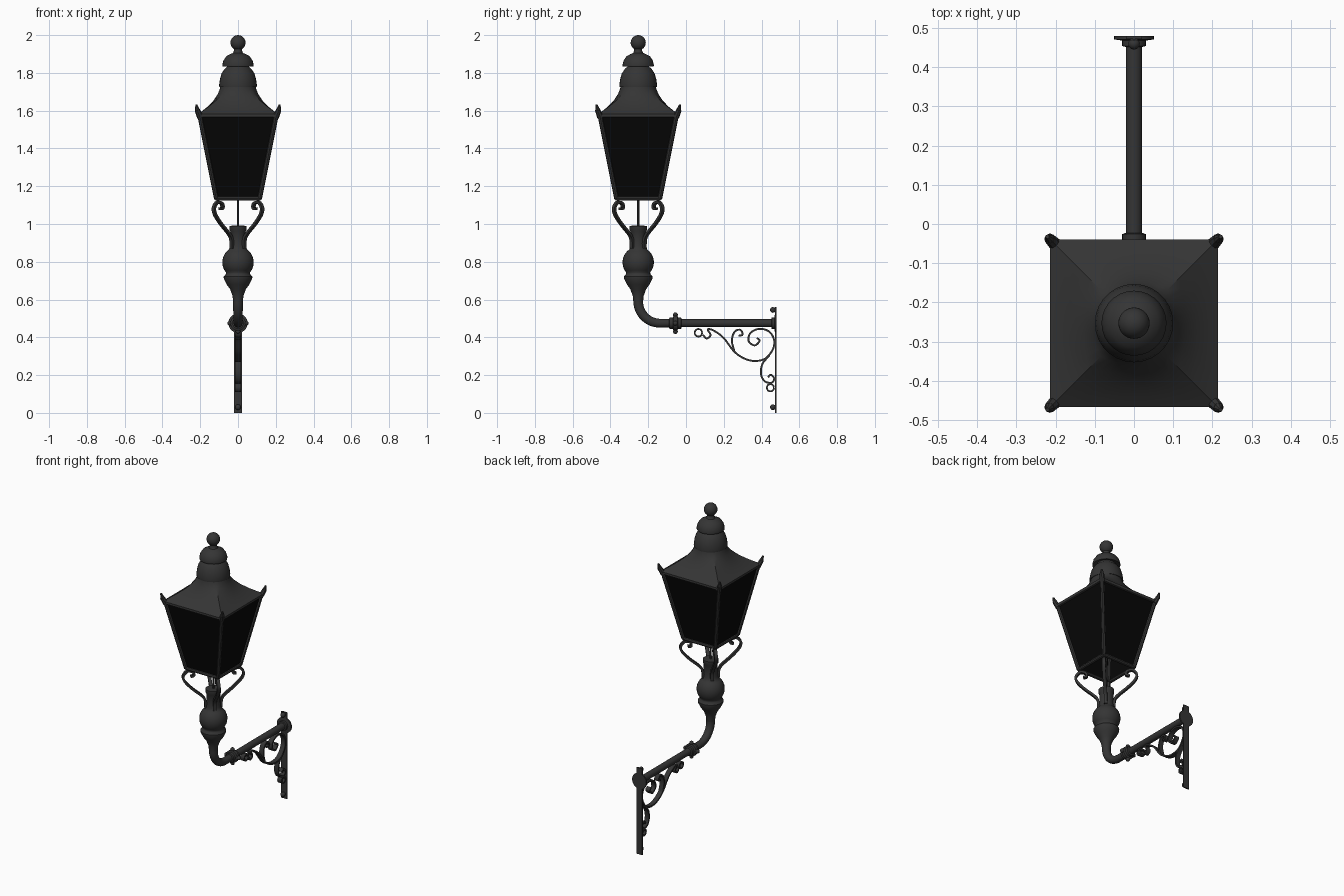
import bpy, bmesh, math
from mathutils import Vector, Matrix

if "Cube" in bpy.data.objects:
    bpy.data.objects.remove(bpy.data.objects["Cube"])

CY = -0.253                      # lantern axis in y
LANTERN = Matrix.Translation((0, CY, 0))


def material(name, v):
    m = bpy.data.materials.new(name)
    m.diffuse_color = (v, v, v, 1)
    m.use_nodes = True
    m.node_tree.nodes["Principled BSDF"].inputs["Base Color"].default_value = m.diffuse_color
    return m


METAL = material("charcoal_metal", 0.035)
GLASS = material("black_glass", 0.002)


def finish(name, bm, mat=METAL, angle=40):
    bmesh.ops.recalc_face_normals(bm, faces=bm.faces)
    me = bpy.data.meshes.new(name)
    bm.to_mesh(me)
    bm.free()
    me.materials.append(mat)
    me.shade_smooth()
    me.set_sharp_from_angle(angle=math.radians(angle))
    ob = bpy.data.objects.new(name, me)
    bpy.context.collection.objects.link(ob)
    return ob


def skin(bm, rings, cap=True):
    """Join closed rings of points into a surface."""
    vr = [[bm.verts.new(p) for p in r] for r in rings]
    n = len(vr[0])
    for a, b in zip(vr, vr[1:]):
        for i in range(n):
            j = (i + 1) % n
            bm.faces.new((a[i], a[j], b[j], b[i]))
    if cap:
        bm.faces.new(vr[0][::-1])
        bm.faces.new(vr[-1])


def lathe(name, profile, mat4, segs=28):
    bm = bmesh.new()
    skin(bm, [[mat4 @ Vector((r * math.cos(k * math.tau / segs), r * math.sin(k * math.tau / segs), z))
               for k in range(segs)] for r, z in profile])
    return finish(name, bm)


def arc(cz, r, a0, a1, n=10):
    """Ball outline for lathes, angles measured from straight down."""
    return [(r * math.sin(math.radians(a0 + (a1 - a0) * i / n)),
             cz - r * math.cos(math.radians(a0 + (a1 - a0) * i / n))) for i in range(n + 1)]


def bar(bm, a, b, r1, r2=None, segs=8):
    a, b = Vector(a), Vector(b)
    d = b - a
    m = Matrix.Translation((a + b) / 2) @ d.to_track_quat('Z', 'Y').to_matrix().to_4x4()
    bmesh.ops.create_cone(bm, cap_ends=True, segments=segs, radius1=r1,
                          radius2=r1 if r2 is None else r2, depth=d.length, matrix=m)


def spline(pts, n=6):
    """Smooth curve through 2D points (Catmull-Rom)."""
    p = [Vector(q) for q in pts]
    p = [2 * p[0] - p[1]] + p + [2 * p[-1] - p[-2]]
    out = []
    for i in range(1, len(p) - 2):
        a, b, c, d = p[i - 1:i + 3]
        for k in range(n):
            t = k / n
            out.append(0.5 * (2 * b + (c - a) * t + (2 * a - 5 * b + 4 * c - d) * t * t
                              + (3 * b - a - 3 * c + d) * t ** 3))
    return out + [p[-2]]


def strap(bm, pts, width, thick, mat4=Matrix()):
    """Flat iron strap following a curve in the local yz plane."""
    c = spline(pts)
    rings = []
    for i, q in enumerate(c):
        t = (c[min(i + 1, len(c) - 1)] - c[max(i - 1, 0)]).normalized()
        n = Vector((-t.y, t.x)) * thick / 2
        rings.append([mat4 @ Vector((w * width / 2, *(q + n * s)))
                      for w, s in ((-1, -1), (1, -1), (1, 1), (-1, 1))])
    skin(bm, rings)


# Post: flared neck, bulb and socket below the lantern
lathe("post_bulb", [(.025, .58), (.029, .62), (.042, .655), (.06, .68), (.075, .71), (.076, .722),
                    (.064, .735)] + arc(.797, .083, 50, 145) +
      [(.044, .88), (.041, .90), (.041, .96), (.046, .968), (.046, .99), (.03, .991)], LANTERN)
bm = bmesh.new()
bar(bm, (0, CY, .97), (0, CY, 1.25), .006)
finish("gas_rod", bm)

# Bracket arm: vertical pipe bending to the wall
path = [(CY, .62, .027)]
R = .115
for i in range(13):
    a = math.radians(90 * i / 12)
    path.append((CY + R - R * math.cos(a), .475 + R - R * math.sin(a), .026 - .003 * i / 12))
path += [(-.06, .475, .022), (-.059, .475, .021), (.478, .475, .021)]
bm = bmesh.new()
rings = []
for i, (y, z, r) in enumerate(path):
    p, q = path[max(i - 1, 0)], path[min(i + 1, len(path) - 1)]
    t = Vector((0, q[0] - p[0], q[1] - p[1])).normalized()
    side = t.cross(Vector((1, 0, 0)))
    rings.append([Vector((0, y, z)) + r * (math.cos(k * math.tau / 20) * Vector((1, 0, 0))
                  + math.sin(k * math.tau / 20) * side) for k in range(20)])
skin(bm, rings)
finish("bracket_arm", bm)

# Collar with bolt knobs, and wall boss (turned about the arm)
ALONG_Y = Matrix.Translation((0, 0, .475)) @ Matrix.Rotation(-math.pi / 2, 4, 'X')
lathe("arm_collar", [(.022, -.09), (.03, -.087), (.03, -.07), (.04, -.066), (.04, -.046),
                     (.03, -.042), (.03, -.026), (.022, -.023)], ALONG_Y)
bm = bmesh.new()
for k in range(4):
    a = k * math.pi / 2
    c = Vector((math.cos(a) * .044, -.056, .475 + math.sin(a) * .044))
    bmesh.ops.create_uvsphere(bm, u_segments=10, v_segments=8, radius=.013, matrix=Matrix.Translation(c))
finish("collar_knobs", bm)
lathe("wall_boss", [(.022, .452), (.03, .454), (.03, .468), (.051, .471), (.051, .48)], ALONG_Y)

# Wall plate and its bolts
bm = bmesh.new()
bmesh.ops.create_cube(bm, size=1, matrix=Matrix.Translation((0, .476, .28)) @ Matrix.Diagonal((.042, .008, .56, 1)))
finish("wall_plate", bm)
bm = bmesh.new()
for z in (.03, .545):
    bar(bm, (0, .476, z), (0, .463, z), .012)
    bmesh.ops.create_uvsphere(bm, u_segments=12, v_segments=8, radius=.015,
                              matrix=Matrix.Translation((0, .46, z)))
finish("plate_bolts", bm)

# Scrollwork under the arm
bm = bmesh.new()
strap(bm, [(.09, .413), (.109, .394), (.13, .412), (.115, .442), (.146, .436), (.199, .397), (.262, .318),
           (.337, .278), (.411, .283), (.456, .329), (.467, .382), (.442, .429), (.39, .445),
           (.342, .424), (.331, .382), (.363, .357), (.39, .382), (.375, .397)], .03, .01)
strap(bm, [(.257, .323), (.243, .382), (.257, .429), (.287, .44), (.3, .415), (.278, .408)], .03, .01)
strap(bm, [(.442, .304), (.405, .26), (.397, .207), (.416, .168), (.453, .16), (.467, .182),
           (.448, .202), (.434, .188)], .03, .01)
for cy, cz, r in ((.447, .133, .019), (.066, .424, .02)):
    strap(bm, [(cy + r * math.cos(a * math.pi / 4), cz + r * math.sin(a * math.pi / 4))
               for a in range(9)], .03, .009)
finish("bracket_scrolls", bm)

# Four scrolled arms holding the lantern by its corners
bm = bmesh.new()
for k in range(4):
    m = LANTERN @ Matrix.Rotation(math.pi / 4 + k * math.pi / 2, 4, 'Z')
    strap(bm, [(.046, .87), (.05, .92), (.07, .95), (.127, 1.0), (.17, 1.048), (.18, 1.085),
               (.155, 1.115), (.122, 1.108), (.117, 1.085), (.137, 1.08)], .02, .014, m)
finish("lantern_scrolls", bm)

# Lantern frame: corner posts, rails and pointed corner ears
HB, HT, ZB, ZT = .115, .203, 1.135, 1.575
frame, ears, glass = bmesh.new(), bmesh.new(), bmesh.new()
for k in range(4):
    m = LANTERN @ Matrix.Rotation(k * math.pi / 2, 4, 'Z')
    b0, b1 = m @ Vector((-HB, -HB, ZB)), m @ Vector((HB, -HB, ZB))
    t0, t1 = m @ Vector((-HT, -HT, ZT)), m @ Vector((HT, -HT, ZT))
    bar(frame, b0, t0, .012)
    bar(frame, b0, b1, .011)
    bar(frame, t0, t1, .011)
    bar(ears, m @ Vector((-.2, -.2, 1.565)), m @ Vector((-.216, -.216, 1.605)), .017, .014)
    bar(ears, m @ Vector((-.214, -.214, 1.6)), m @ Vector((-.221, -.221, 1.632)), .014, .005)
    glass.faces.new([glass.verts.new(p) for p in (b0, b1, t1, t0)])
finish("lantern_frame", frame)
finish("corner_ears", ears)
bmesh.ops.remove_doubles(glass, verts=glass.verts, dist=.001)
finish("glass_panes", glass, GLASS, 20)

# Roof: swept from a square eave to a round neck
bm = bmesh.new()
rings = []
for h, z, s in ((.214, 1.568, 0), (.214, 1.582, 0), (.19, 1.598, .03), (.16, 1.622, .12), (.13, 1.653, .35),
                (.107, 1.688, .7), (.096, 1.715, 1), (.092, 1.735, 1)):
    ring = []
    for k in range(40):
        a = k * math.tau / 40
        c, d = math.cos(a), math.sin(a)
        r = h * ((1 - s) / max(abs(c), abs(d)) + s)
        ring.append((r * c, CY + r * d, z))
    rings.append(ring)
skin(bm, rings, cap=False)
finish("lantern_roof", bm)

# Chimney caps and ball finial
lathe("chimney_caps", [(.06, 1.735), (.099, 1.725), (.1, 1.735), (.096, 1.765), (.087, 1.797), (.07, 1.822),
                       (.058, 1.832), (.055, 1.842), (.082, 1.834), (.083, 1.842), (.077, 1.866), (.062, 1.888),
                       (.04, 1.9), (.027, 1.905), (.021, 1.918)] + arc(1.96, .04, 32, 178, 12), LANTERN)
